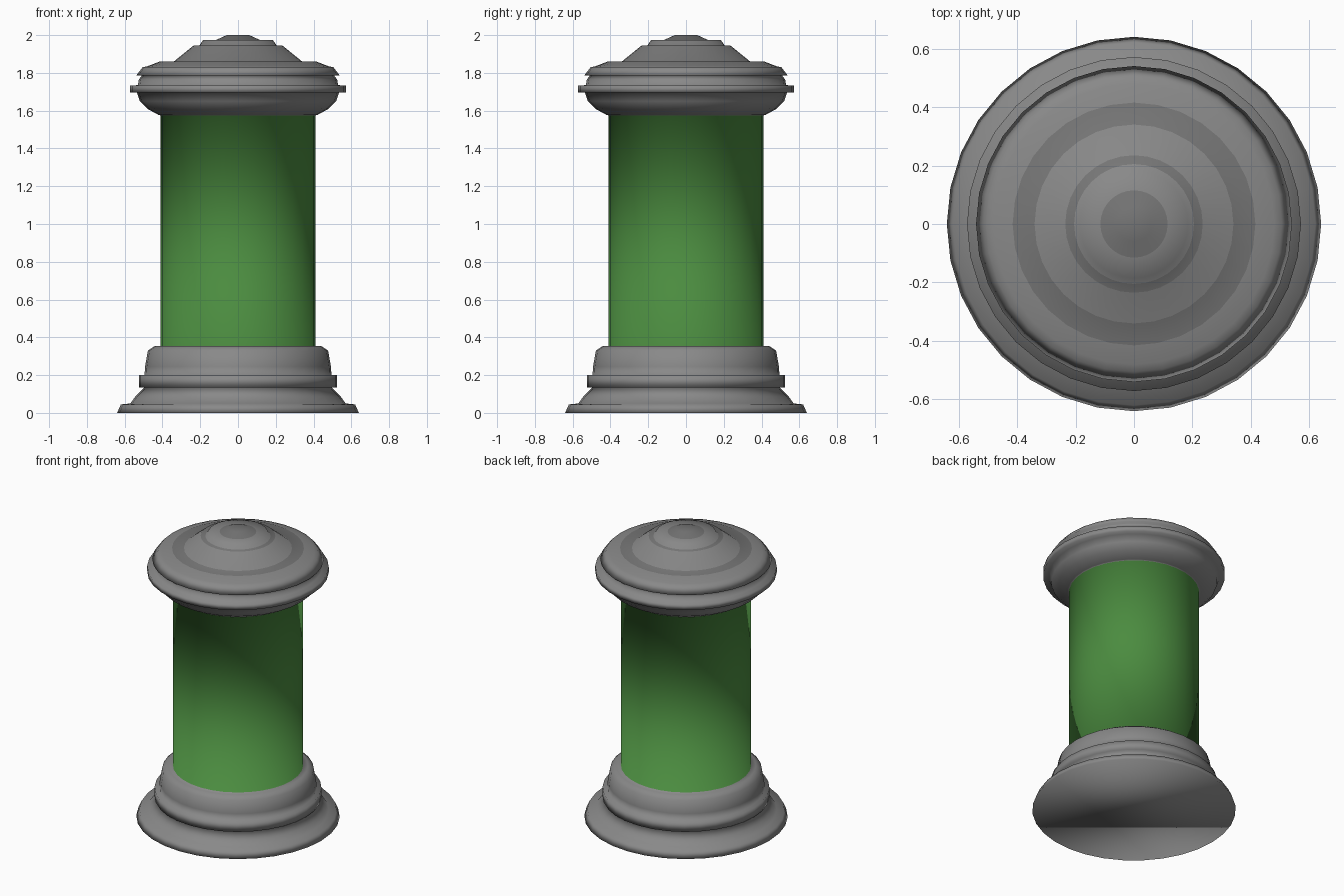
import bpy, bmesh, math

if "Cube" in bpy.data.objects:
    bpy.data.objects.remove(bpy.data.objects["Cube"])

SIDES = 32
COLORS = {"stone": (0.25, 0.25, 0.25, 1),
          "dark_stone": (0.18, 0.18, 0.18, 1),
          "green": (0.07, 0.26, 0.05, 1)}
MATS = {}
for key, rgba in COLORS.items():
    MATS[key] = bpy.data.materials.new(key)
    MATS[key].diffuse_color = rgba


def lathe(name, profile, band_mat):
    """Spin a (radius, height) profile; band_mat(i) gives each band's slot."""
    bm = bmesh.new()
    rings = [[bm.verts.new((r * math.cos(2 * math.pi * i / SIDES),
                            r * math.sin(2 * math.pi * i / SIDES), z))
              for i in range(SIDES)] for r, z in profile]
    for k, (a, b) in enumerate(zip(rings, rings[1:])):
        for i in range(SIDES):
            j = (i + 1) % SIDES
            bm.faces.new((a[i], a[j], b[j], b[i])).material_index = band_mat(k)
    bm.faces.new(rings[0][::-1])
    bm.faces.new(rings[-1]).material_index = band_mat(len(profile) - 1)
    for f in bm.faces:
        f.smooth = True
    mesh = bpy.data.meshes.new(name)
    bm.to_mesh(mesh)
    bm.free()
    for m in MATS.values():
        mesh.materials.append(m)
    obj = bpy.data.objects.new(name, mesh)
    bpy.context.collection.objects.link(obj)
    return obj


# Stepped base with flared foot, collar ring and shoulder
base = [
    (0.64, 0.0), (0.62, 0.045), (0.57, 0.05),
    (0.545, 0.085), (0.495, 0.135),
    (0.525, 0.135), (0.525, 0.20),
    (0.495, 0.20), (0.492, 0.245), (0.477, 0.33), (0.44, 0.355)]

# Column, sharing its end rings with the base ledge and the cap
column = [(0.41, 0.355), (0.41, 1.575)]

# Domed cap with underside bowl, rim ring and stepped top
cap = [
    (0.42, 1.577), (0.48, 1.61), (0.52, 1.65), (0.535, 1.695),
    (0.571, 1.695), (0.571, 1.733),
    (0.53, 1.735), (0.525, 1.765), (0.51, 1.785),
    (0.54, 1.785), (0.505, 1.83), (0.48, 1.835), (0.415, 1.86),
    (0.34, 1.86), (0.235, 1.945), (0.205, 1.945),
    (0.185, 1.973), (0.115, 1.975), (0.06, 2.0)]

profile = base + column + cap
# Darker flat steps on the dome
dark = {profile.index(p) for p in
        [(0.415, 1.86), (0.235, 1.945), (0.115, 1.975), (0.06, 2.0)]}
green = len(base)
lathe("pillar", profile,
      lambda k: 2 if k == green else 1 if k in dark else 0)

for m in bpy.data.materials:
    if m.users and not m.is_grease_pencil:
        m.use_nodes = True
        m.node_tree.nodes["Principled BSDF"].inputs["Base Color"].default_value = m.diffuse_color
